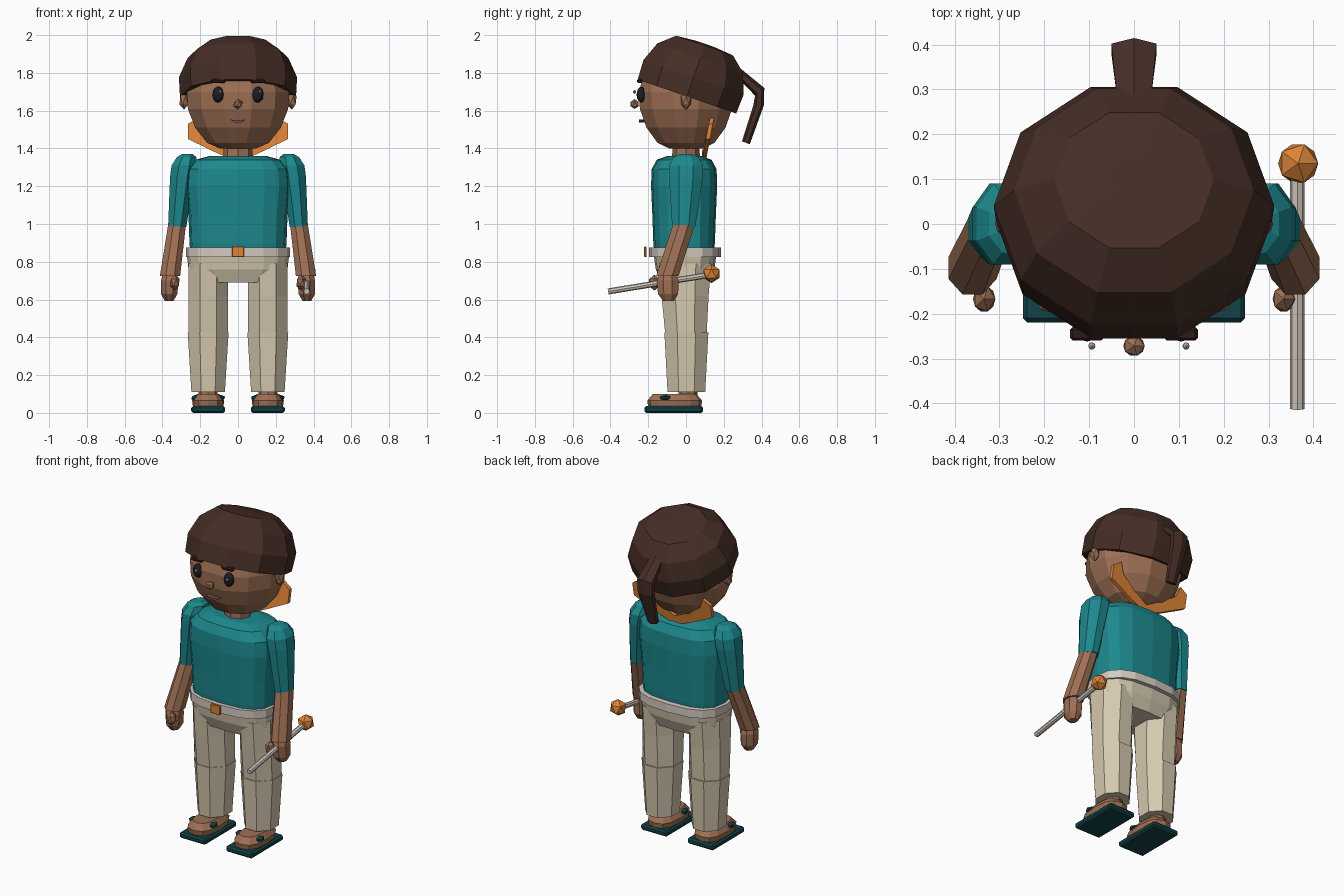
import bpy, bmesh
from math import sin, cos, radians, pi, copysign
from mathutils import Vector, Matrix

if "Cube" in bpy.data.objects:
    bpy.data.objects.remove(bpy.data.objects["Cube"])


def material(name, *rgb):
    m = bpy.data.materials.new(name)
    m.diffuse_color = (*rgb, 1)
    m.use_nodes = True
    m.node_tree.nodes["Principled BSDF"].inputs["Base Color"].default_value = m.diffuse_color
    return m


SKIN = material("skin", .34, .16, .09)
HAIR = material("hair", .06, .027, .019)
TEAL = material("teal cloth", .012, .25, .27)
TROUSER = material("trouser cloth", .66, .58, .43)
PALE = material("pale", .66, .59, .53)
ORANGE = material("orange", .72, .23, .04)
SOLE = material("dark teal", .006, .055, .065)
BLACK = material("black", .012, .012, .018)
LIP = material("lip", .2, .07, .075)
BROWN = material("lash", .03, .012, .008)


def finish(name, bm, mat):
    bmesh.ops.recalc_face_normals(bm, faces=bm.faces)
    me = bpy.data.meshes.new(name)
    bm.to_mesh(me)
    bm.free()
    me.materials.append(mat)
    ob = bpy.data.objects.new(name, me)
    bpy.context.collection.objects.link(ob)
    return ob


def loft(name, rings, mat, n=12, power=1.0, phase=0.0):
    """Skin rings of (x, y, z, rx, ry, tilt); power < 1 makes them boxier."""
    bm = bmesh.new()
    loops = []
    for x, y, z, rx, ry, *tilt in rings:
        t = radians(tilt[0]) if tilt else 0
        loop = []
        for i in range(n):
            a = radians(phase) + 2 * pi * i / n
            c = copysign(abs(cos(a)) ** power, cos(a)) * rx
            s = copysign(abs(sin(a)) ** power, sin(a)) * ry
            loop.append(bm.verts.new((x + c, y + s * cos(t), z + s * sin(t))))
        loops.append(loop)
    for lo, hi in zip(loops, loops[1:]):
        for i in range(n):
            j = (i + 1) % n
            bm.faces.new((lo[i], lo[j], hi[j], hi[i]))
    bm.faces.new(loops[0])
    bm.faces.new(loops[-1])
    return finish(name, bm, mat)


def blob(name, loc, scale, mat, sub=1):
    bm = bmesh.new()
    bmesh.ops.create_icosphere(bm, subdivisions=sub, radius=1)
    bm.transform(Matrix.LocRotScale(Vector(loc), None, Vector(scale)))
    return finish(name, bm, mat)


def box(name, loc, size, mat, bevel=0.0):
    bm = bmesh.new()
    bmesh.ops.create_cube(bm, size=1)
    bm.transform(Matrix.LocRotScale(Vector(loc), None, Vector(size)))
    if bevel:
        bmesh.ops.bevel(bm, geom=bm.edges[:], offset=bevel, segments=1, affect='EDGES')
    return finish(name, bm, mat)


def rod(name, a, b, r, mat, n=8):
    a, b = Vector(a), Vector(b)
    bm = bmesh.new()
    bmesh.ops.create_cone(bm, cap_ends=True, segments=n, radius1=r, radius2=r, depth=(b - a).length)
    rot = (b - a).to_track_quat('Z', 'Y')
    bm.transform(Matrix.LocRotScale((a + b) / 2, rot, None))
    return finish(name, bm, mat)


def plate(name, pts, thick, mat):
    """Extrude a flat outline of (x, y, z) points along y."""
    bm = bmesh.new()
    f = bm.faces.new([bm.verts.new(p) for p in pts])
    ext = bmesh.ops.extrude_face_region(bm, geom=[f])["geom"]
    bmesh.ops.translate(bm, vec=(0, thick, 0), verts=[v for v in ext if isinstance(v, bmesh.types.BMVert)])
    return finish(name, bm, mat)


# Head, neck and face
head = [(1.40, .10), (1.43, .17), (1.51, .235), (1.61, .275), (1.70, .28), (1.80, .25), (1.88, .17)]
loft("head", [(0, 0, z, r, r * .92) for z, r in head], SKIN, 12, phase=15)
loft("neck", [(0, 0, 1.32, .08, .075), (0, 0, 1.44, .075, .07)], SKIN, 8)
blob("nose", (0, -.272, 1.635), (.027, .025, .026), SKIN)
plate("mouth", [(-.042, -.25, 1.553), (-.015, -.25, 1.55), (.015, -.25, 1.55), (.042, -.25, 1.553),
                (.02, -.25, 1.537), (-.02, -.25, 1.537)], .03, LIP)

# Hair: tilted cap on the crown, then a ponytail
cap = [(0, .29), (.108, .295), (.215, .252), (.285, .168), (.295, .05)]
T = radians(19)
loft("hair_cap", [(0, .005 + h * sin(T), 1.675 + h * cos(T), r * 1.06, r, -19) for h, r in cap], HAIR, 10)
loft("ponytail", [(0, .29, 1.79, .045, .032, 90), (0, .39, 1.70, .058, .032, 40),
                  (0, .385, 1.63, .055, .028, 0), (0, .317, 1.43, .035, .022, -20)], HAIR, 6, phase=90)

# Torso, belt and hips
torso = [(.82, .25, .155), (.90, .257, .163), (1.04, .262, .168), (1.2, .277, .175),
         (1.29, .27, .172), (1.34, .225, .145), (1.36, .15, .09)]
loft("shirt", [(0, -.01, z, rx, ry) for z, rx, ry in torso], TEAL, 16, .7)
loft("belt", [(0, -.005, z, .275, .19) for z in (.825, .875)], PALE, 16, .75)
box("buckle", (0, -.215, .853), (.066, .014, .056), ORANGE, .004)
loft("hips", [(0, -.005, .69, .21, .125), (0, -.005, .76, .262, .155), (0, -.005, .83, .27, .165)],
     TROUSER, 16, .7)

for side, s in (("right", -1), ("left", 1)):
    # Face details
    blob(side + "_eye", (s * .105, -.237, 1.685), (.031, .025, .043), BLACK, 2)
    blob(side + "_eye_glint", (s * .105 + .011, -.272, 1.70), (.009, .009, .011), PALE)
    box(side + "_eyebrow", (s * .105, -.245, 1.757), (.075, .03, .02), BROWN, .006)
    blob(side + "_ear", (s * .285, 0, 1.655), (.028, .03, .05), SKIN)

    # Scarf tail behind the neck
    plate(side + "_scarf_tail", [(s * x, y, z) for x, y, z in (
        (0, .085, 1.335), (.1, .09, 1.37), (.265, .105, 1.45), (.265, .12, 1.53),
        (.215, .127, 1.56), (.19, .115, 1.495), (.07, .095, 1.42), (0, .085, 1.385))], .022, ORANGE)

    # Arm: sleeve, forearm, hand and thumb
    loft(side + "_sleeve", [(s * .322, -.012, .985, .052, .066), (s * .295, 0, 1.25, .07, .098),
                            (s * .285, 0, 1.31, .072, .098), (s * .272, 0, 1.355, .055, .07),
                            (s * .268, 0, 1.37, .03, .04)], TEAL, 8, phase=22.5)
    loft(side + "_forearm", [(s * .36, -.098, .725, .058, .064), (s * .323, -.012, .995, .051, .063)],
         SKIN, 8, phase=22.5)
    loft(side + "_hand", [(s * .365, -.092, .592, .025, .03), (s * .364, -.095, .63, .047, .058),
                          (s * .362, -.097, .70, .05, .062), (s * .36, -.097, .735, .042, .05)],
         SKIN, 8, phase=22.5)
    blob(side + "_thumb", (s * .334, -.167, .69), (.028, .033, .042), SKIN)

    # Leg: thigh, shin, foot and sandal
    x = s * .158
    loft(side + "_thigh", [(x, 0, .41, .114, .118), (x, -.005, .62, .114, .135), (x, -.005, .79, .114, .15)],
         TROUSER, 8, phase=22.5)
    loft(side + "_shin", [(x, .002, .11, .096, .108), (x, .002, .425, .117, .126)], TROUSER, 8, phase=22.5)
    loft(side + "_ankle", [(x, .01, .05, .05, .05), (x, .01, .13, .05, .05)], SKIN, 8)
    loft(side + "_foot", [(x, -.06, .03, .08, .14), (x, -.06, .065, .085, .145), (x, -.06, .10, .06, .115)],
         SKIN, 12, .75)
    box(side + "_sandal_sole", (x, -.065, .018), (.18, .31, .036), SOLE, .01)
    for e in (-1, 1):
        blob(side + "_sandal_strap", (x + e * .066, -.11, .08), (.026, .034, .016), SOLE)

# Staff held in the left hand, with a round knob
rod("staff", (.364, -.412, .643), (.364, .12, .73), .016, PALE)
blob("staff_knob", (.366, .135, .737), (.05, .05, .05), ORANGE)
